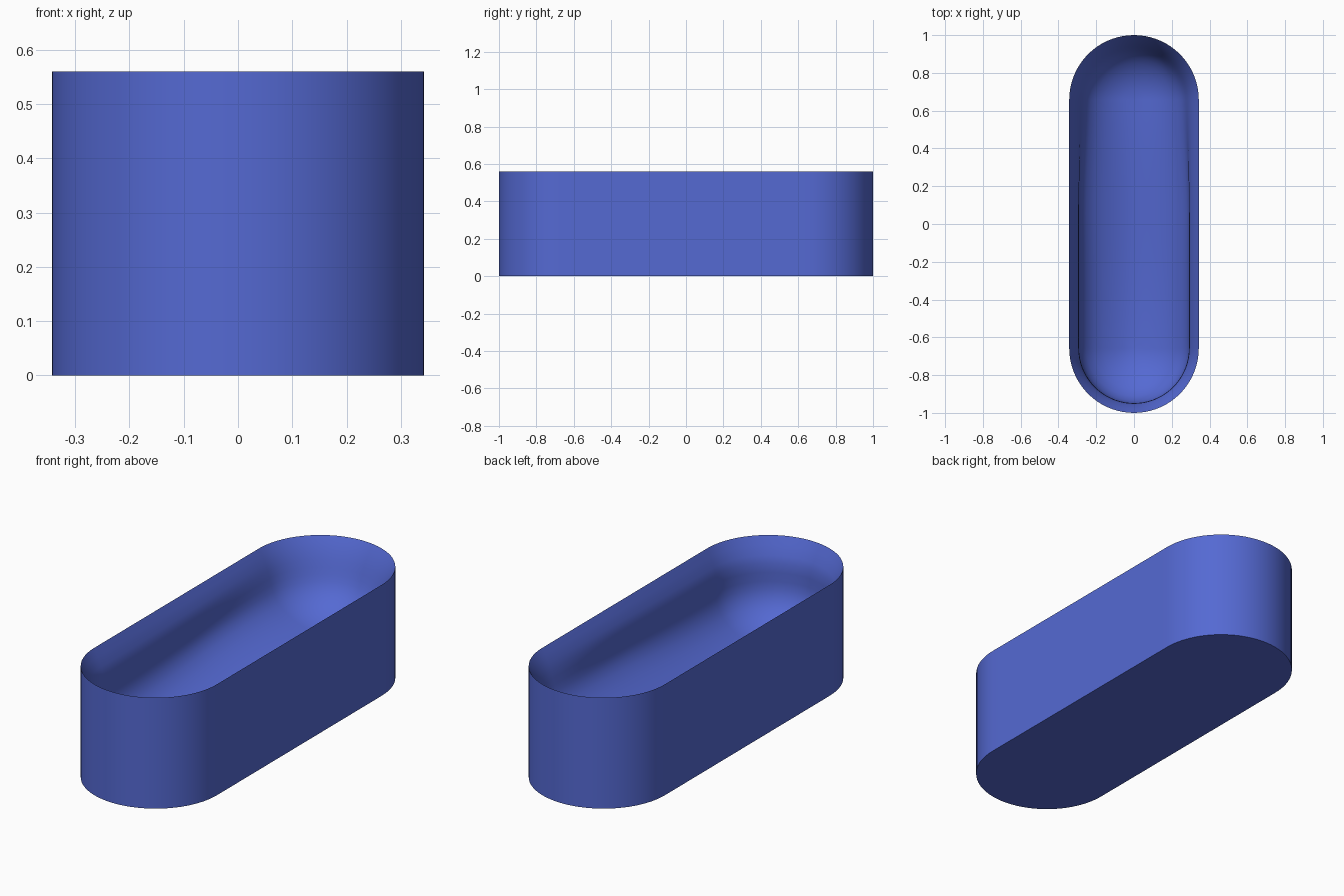
import bpy, bmesh, math

if "Cube" in bpy.data.objects:
    bpy.data.objects.remove(bpy.data.objects["Cube"])

R, HALF, H = 0.343, 0.657, 0.56        # end radius, half straight length, height
ARC, SIDE = 36, 24                     # segments per round end and straight side

blue = bpy.data.materials.new("blue")
blue.diffuse_color = (0.09, 0.142, 0.65, 1)
blue.use_nodes = True
blue.node_tree.nodes["Principled BSDF"].inputs["Base Color"].default_value = blue.diffuse_color


def stadium(r):
    """Outline of a slot shape with rounded ends of radius r."""
    pts = []
    for s in (1, -1):
        for i in range(ARC):
            a = math.pi * i / ARC
            pts.append((s * r * math.cos(a), s * (HALF + r * math.sin(a))))
        for i in range(SIDE):
            pts.append((-s * r, s * HALF * (1 - 2 * i / SIDE)))
    return pts


def ramp(y, a, b):
    """Smooth step from 0 at a to 1 at b."""
    t = min(1, max(0, (y - a) / (b - a)))
    return t * t * (3 - 2 * t)


# Hollow profiles as (inset from rim, depth): steep and deep in front, gentler behind
front = [(0, 0), (0.02, 0.04), (0.04, 0.085), (0.05, 0.12), (0.052, 0.165),
         (0.051, 0.21), (0.054, 0.25), (0.066, 0.29), (0.09, 0.33),
         (0.13, 0.368), (0.18, 0.398), (0.235, 0.42), (0.29, 0.435), (R, 0.44)]
back = [(0, 0), (0.018, 0.03), (0.035, 0.065), (0.05, 0.1), (0.062, 0.135),
        (0.073, 0.165), (0.085, 0.195), (0.1, 0.222), (0.12, 0.248),
        (0.15, 0.276), (0.19, 0.302), (0.235, 0.322), (0.285, 0.335), (R, 0.34)]

bm = bmesh.new()

# Bottom and straight outer wall
rim = stadium(R)
base = [bm.verts.new((x, y, 0)) for x, y in rim]
bm.faces.new(base[::-1])
prev = base

# Flared lip, steep wall and rounded floor
for (fi, fd), (bi, bd) in zip(front, back):
    ring = []
    for k, (_, y0) in enumerate(rim):
        x, y = stadium(R - fi - (bi - fi) * ramp(y0, 0.05, 0.9))[k]
        ring.append(bm.verts.new((x, y, H - fd - (bd - fd) * ramp(y, -0.7, 0.9))))
    n = len(ring)
    for i in range(n):
        j = (i + 1) % n
        bm.faces.new((prev[i], prev[j], ring[j], ring[i]))
    prev = ring

# Close the floor along its centre line
bmesh.ops.remove_doubles(bm, verts=bm.verts, dist=1e-4)
bmesh.ops.recalc_face_normals(bm, faces=bm.faces)

mesh = bpy.data.meshes.new("hollow_tub")
bm.to_mesh(mesh)
bm.free()
mesh.materials.append(blue)
tub = bpy.data.objects.new("hollow_tub", mesh)
bpy.context.collection.objects.link(tub)
bpy.context.view_layer.objects.active = tub
tub.select_set(True)
bpy.ops.object.shade_smooth_by_angle(angle=math.radians(40))
